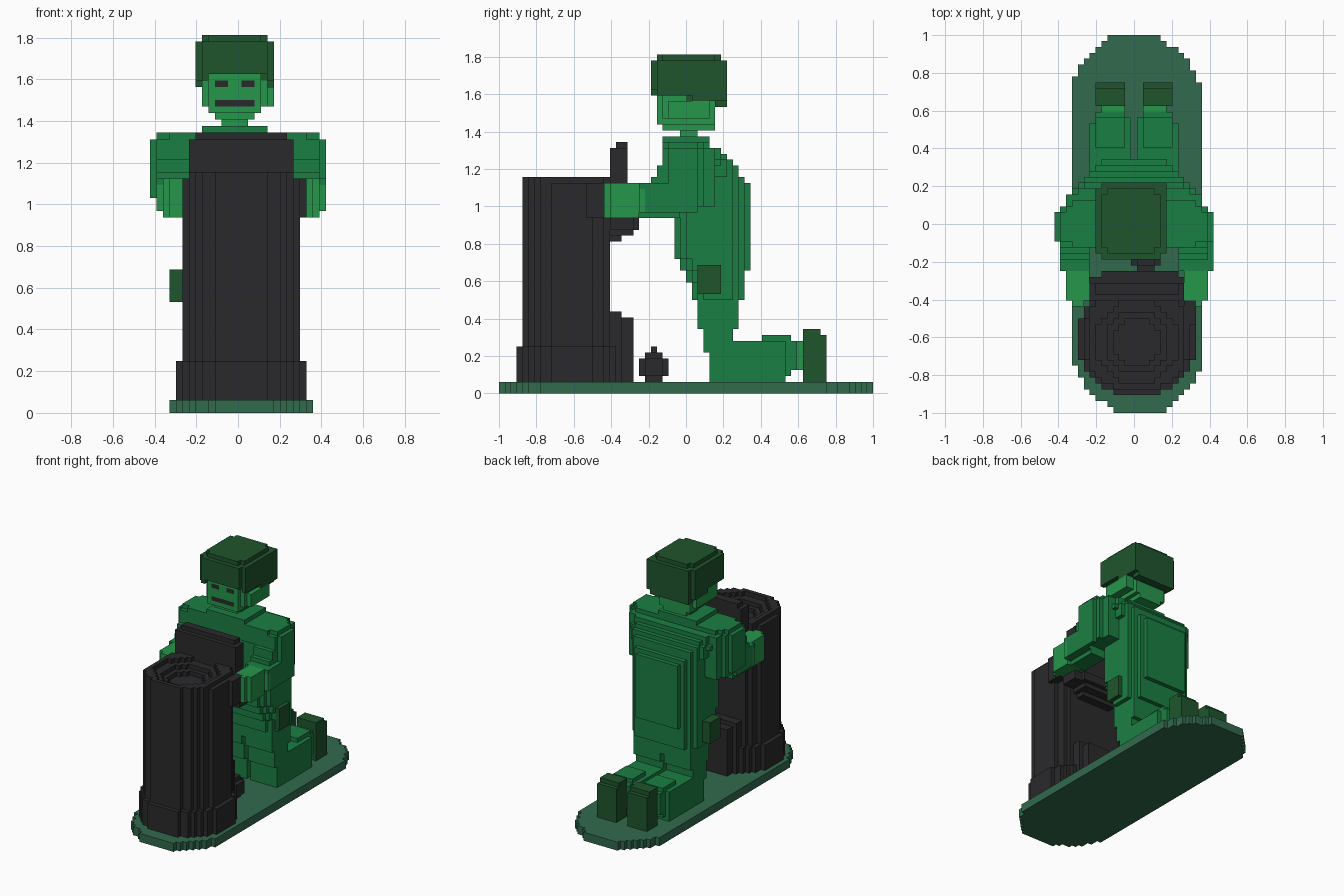
import bpy, bmesh, math

cube = bpy.data.objects.get("Cube")
if cube:
    bpy.data.objects.remove(cube, do_unlink=True)

V = 1 / 32            # block size
used = set()          # blocks already claimed by a part


def material(name, rgb):
    lin = [((c / 255 + 0.055) / 1.055) ** 2.4 for c in rgb]
    m = bpy.data.materials.new(name)
    m.use_nodes = True
    m.diffuse_color = (*lin, 1)
    bsdf = next(n for n in m.node_tree.nodes if n.type == 'BSDF_PRINCIPLED')
    bsdf.inputs["Base Color"].default_value = (*lin, 1)
    bsdf.inputs["Roughness"].default_value = 0.8
    return m


BASE = material("grey green", (50, 106, 77))
BLACK = material("charcoal", (42, 42, 44))
CLOTH = material("uniform green", (27, 126, 67))
SKIN = material("light green", (38, 150, 76))
DARK = material("dark green", (31, 85, 45))


# Block sets: combine with | & -
def box(i0, i1, j0, j1, k0, k1):
    return {(i, j, k) for i in range(i0, i1) for j in range(j0, j1) for k in range(k0, k1)}


def soft(i0, i1, j0, j1, k0, k1, c):
    """Box with stepped vertical corners."""
    s = set()
    for t in range(c + 1):
        s |= box(i0 + t, i1 - t, j0 + c - t, j1 - c + t, k0, k1)
    return s


def disc(cx, cy, r, k0, k1):
    return {(i, j, k) for i in range(-2, 30) for j in range(64) for k in range(k0, k1)
            if math.hypot(i + 0.5 - cx, j + 0.5 - cy) < r}


def mirror(s, width=27):
    return {(width - 1 - i, j, k) for i, j, k in s}


FACES = [((1, 0, 0), ((1, 0, 0), (1, 1, 0), (1, 1, 1), (1, 0, 1))),
         ((-1, 0, 0), ((0, 0, 0), (0, 0, 1), (0, 1, 1), (0, 1, 0))),
         ((0, 1, 0), ((0, 1, 0), (0, 1, 1), (1, 1, 1), (1, 1, 0))),
         ((0, -1, 0), ((0, 0, 0), (1, 0, 0), (1, 0, 1), (0, 0, 1))),
         ((0, 0, 1), ((0, 0, 1), (1, 0, 1), (1, 1, 1), (0, 1, 1))),
         ((0, 0, -1), ((0, 0, 0), (0, 1, 0), (1, 1, 0), (1, 0, 0)))]


def part(name, mat, cells):
    """Skin a block set and merge its flat faces."""
    cells = cells - used
    used.update(cells)
    bm = bmesh.new()
    verts = {}
    for i, j, k in sorted(cells):
        for (a, b, c), quad in FACES:
            if (i + a, j + b, k + c) in cells:
                continue
            ring = []
            for x, y, z in quad:
                key = (i + x, j + y, k + z)
                if key not in verts:
                    verts[key] = bm.verts.new(((key[0] - 13.5) * V, (key[1] - 32) * V, key[2] * V))
                ring.append(verts[key])
            bm.faces.new(ring)
    bmesh.ops.dissolve_limit(bm, angle_limit=0.01, verts=bm.verts[:], edges=bm.edges[:])
    mesh = bpy.data.meshes.new(name)
    bm.to_mesh(mesh)
    bm.free()
    mesh.materials.append(mat)
    bpy.context.scene.collection.objects.link(bpy.data.objects.new(name, mesh))


# Rounded plinth
part("plinth", BASE, (disc(14.2, 11, 11, 0, 2) | disc(13.8, 53, 11, 0, 2)
                      | box(10, 19, 0, 1, 0, 2) | box(9, 18, 63, 64, 0, 2)
                      | box(3, 25, 8, 56, 0, 2)) & box(3, 25, 0, 64, 0, 2))

# Round column with a wider foot, flat back and dished top
column = disc(14, 12.5, 9.1, 8, 36) | (disc(14, 12.5, 9.1, 36, 37) & box(6, 22, 0, 40, 36, 37))
column &= box(5, 23, 4, 19, 8, 37)
for r, k in ((7, 36), (5.5, 35), (4, 34)):
    column -= disc(14, 12, r, k, 37)
part("column", BLACK, column)
part("column_foot", BLACK, disc(14, 12.5, 10, 2, 8) & box(4, 24, 3, 23, 2, 8))
part("column_rear_block", BLACK, box(8, 20, 19, 21, 2, 14) | box(9, 19, 21, 23, 2, 13))

# Upright panel with stepped underside
part("panel", BLACK, box(6, 22, 19, 22, 28, 42) | box(7, 21, 20, 22, 42, 43))
part("panel_shelf", BLACK, box(8, 21, 19, 24, 28, 30) | box(6, 23, 19, 23, 28, 30)
     | box(9, 20, 19, 23, 27, 28) | box(10, 19, 19, 21, 26, 27))
part("panel_side_grip", BLACK, box(22, 24, 15, 19, 30, 36))

# Small round item on the ground
part("ground_ball", BLACK, soft(13, 18, 24, 29, 3, 6, 1) | box(14, 17, 25, 28, 2, 7)
     | box(15, 16, 26, 27, 7, 8))

# Head
part("eyes", BLACK, box(10, 12, 27, 28, 50, 51) | box(14, 16, 27, 28, 50, 51))
part("mouth", BLACK, box(10, 16, 27, 28, 47, 48))
part("helmet", DARK, soft(8, 18, 27, 38, 57, 58, 1) | soft(7, 19, 26, 39, 52, 57, 1)
     | (soft(7, 19, 26, 39, 51, 52, 1) - box(9, 18, 26, 28, 51, 52))
     | soft(7, 19, 32, 39, 50, 51, 1) | box(8, 18, 37, 39, 49, 50)
     | box(18, 19, 38, 39, 50, 57))
part("face", SKIN, soft(8, 18, 27, 37, 47, 52, 1) | box(9, 17, 27, 37, 46, 52)
     | box(18, 19, 29, 36, 47, 50) | box(10, 16, 28, 37, 45, 46))
part("neck", SKIN, box(11, 15, 31, 34, 43, 45))

# Side pouches
part("right_pouch", DARK, box(3, 5, 34, 38, 17, 22))
part("left_pouch", DARK, box(22, 23, 34, 38, 17, 22))

# Torso: stacked slices (i0, i1, j0, j1, k0, k1, corner)
slices = [(6, 21, 34, 41, 13, 16, 0), (5, 22, 33, 42, 16, 19, 2), (5, 22, 32, 42, 19, 21, 2),
          (5, 22, 31, 42, 21, 23, 2), (5, 22, 30, 42, 23, 37, 2), (4, 23, 30, 41, 37, 39, 2),
          (3, 24, 28, 40, 39, 40, 2), (3, 24, 28, 39, 40, 41, 2), (2, 25, 28, 38, 41, 42, 2),
          (2, 25, 28, 36, 42, 43, 1)]
torso = box(8, 18, 28, 36, 43, 44) | box(8, 19, 42, 43, 21, 36)
for s in slices:
    torso |= soft(*s)
part("torso", CLOTH, torso)

# Hands holding the panel
hand = box(2, 6, 19, 24, 30, 36) | box(3, 5, 18, 19, 30, 36) | box(1, 2, 24, 25, 31, 35)
part("right_hand", SKIN, hand)
part("left_hand", SKIN, mirror(hand, 28))

# Arms reaching forward
arm = (box(0, 6, 29, 34, 33, 42) | box(1, 6, 28, 35, 32, 42) | box(1, 6, 29, 34, 42, 43)
       | box(2, 6, 28, 37, 32, 42) | box(1, 6, 24, 31, 31, 36) | box(2, 6, 24, 31, 30, 36)
       | box(1, 6, 26, 30, 31, 37) | box(1, 6, 27, 30, 31, 39))
part("right_arm", CLOTH, arm)
part("left_arm", CLOTH, mirror(arm) | box(26, 27, 24, 34, 31, 36))

# Kneeling legs
leg = (box(6, 13, 34, 41, 11, 14) | box(6, 13, 35, 40, 7, 13) | box(6, 13, 36, 49, 2, 9)
       | box(7, 13, 49, 50, 3, 9) | box(7, 12, 50, 51, 4, 9) | box(7, 12, 45, 50, 9, 10))
ankle = box(8, 12, 51, 52, 4, 9)
shoe = box(7, 12, 52, 56, 2, 10) | box(7, 12, 52, 55, 10, 11)
for side, flip in (("right", lambda s: s), ("left", mirror)):
    part(side + "_leg", CLOTH, flip(leg))
    part(side + "_ankle", SKIN, flip(ankle))
    part(side + "_shoe", DARK, flip(shoe))
